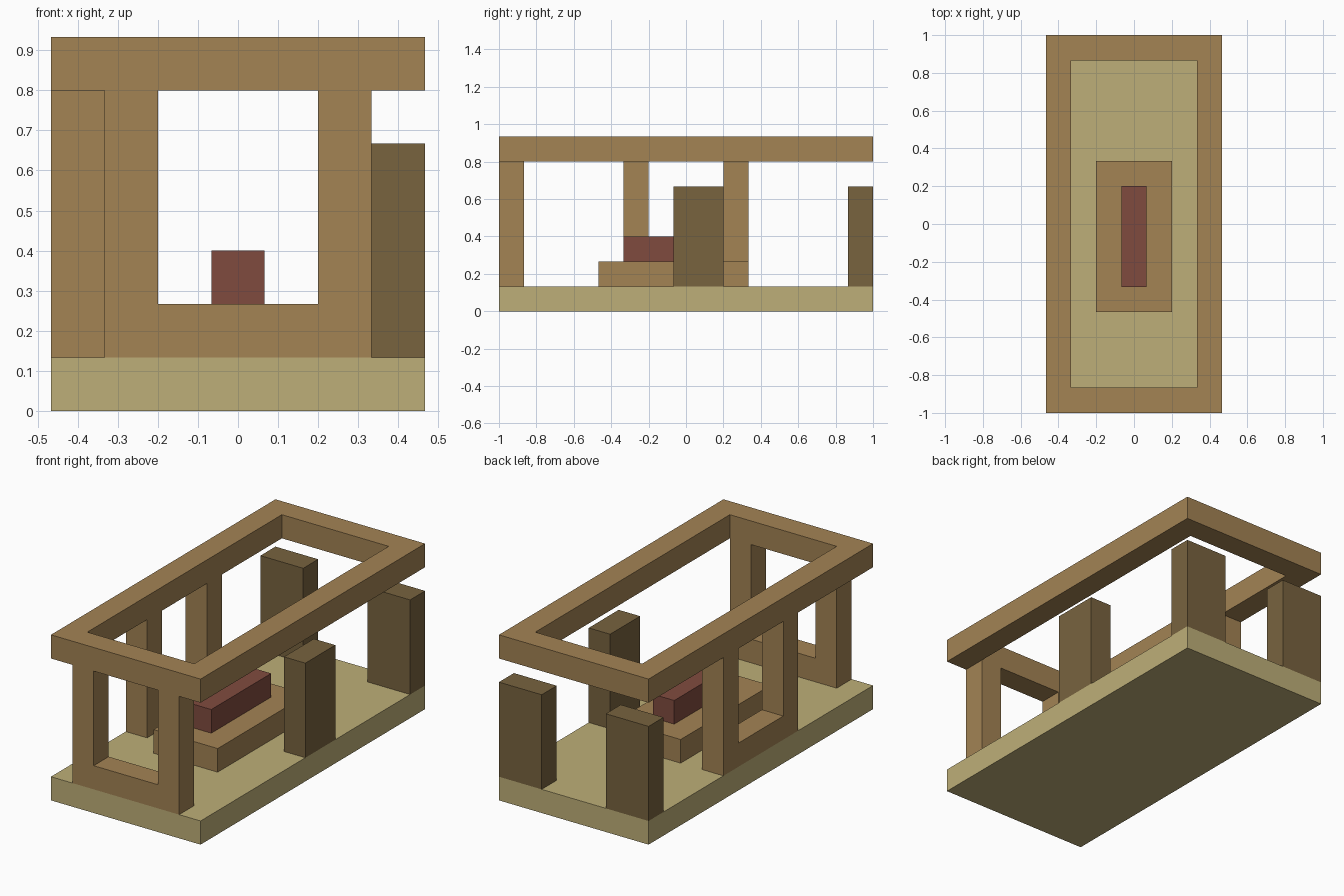
import bpy
import bmesh
from mathutils import Vector, Matrix

U = 1 / 15  # building module: every size is a whole number of these

cube = bpy.data.objects.get("Cube")
if cube:
    bpy.data.objects.remove(cube, do_unlink=True)


def material(name, rgb):
    linear = [((c / 255 + 0.055) / 1.055) ** 2.4 for c in rgb] + [1]
    mat = bpy.data.materials.new(name)
    mat.use_nodes = True
    mat.diffuse_color = linear
    bsdf = mat.node_tree.nodes["Principled BSDF"]
    bsdf.inputs["Base Color"].default_value = linear
    bsdf.inputs["Roughness"].default_value = 0.9
    return mat


sand = material("sand", (190, 175, 120))
wood = material("wood", (163, 131, 84))
dark_wood = material("dark wood", (120, 99, 63))
red = material("dull red", (128, 75, 63))


def finish(bm, name, mat):
    bmesh.ops.scale(bm, vec=(U, U, U), verts=bm.verts)
    bmesh.ops.recalc_face_normals(bm, faces=bm.faces)
    mesh = bpy.data.meshes.new(name)
    bm.to_mesh(mesh)
    bm.free()
    mesh.materials.append(mat)
    obj = bpy.data.objects.new(name, mesh)
    bpy.context.collection.objects.link(obj)


def box(name, x, y, z, mat):
    """Block between the given limits, in modules."""
    size = Vector((x[1] - x[0], y[1] - y[0], z[1] - z[0]))
    centre = Vector((sum(x), sum(y), sum(z))) / 2
    bm = bmesh.new()
    bmesh.ops.create_cube(bm, size=1)
    bmesh.ops.scale(bm, vec=size, verts=bm.verts)
    bmesh.ops.translate(bm, vec=centre, verts=bm.verts)
    finish(bm, name, mat)


def extrude(bm, vec):
    result = bmesh.ops.extrude_face_region(bm, geom=bm.faces[:])
    verts = [g for g in result["geom"] if isinstance(g, bmesh.types.BMVert)]
    bmesh.ops.translate(bm, vec=vec, verts=verts)


def window_frame(name, turn, offset):
    """Two posts joined by a sill, open at the top."""
    half = [(5, 2), (5, 12), (3, 12), (3, 4)]
    outline = half + [(-x, z) for x, z in reversed(half)]
    bm = bmesh.new()
    bm.faces.new([bm.verts.new((x, -1, z)) for x, z in outline])
    extrude(bm, (0, 2, 0))
    place = Matrix.Translation(offset) @ Matrix.Rotation(turn, 4, "Z")
    bmesh.ops.transform(bm, matrix=place, verts=bm.verts)
    finish(bm, name, wood)


def rim(name, half_x, half_y, width, bottom, height):
    """Open rectangular ring with mitred corners."""
    signs = [(-1, -1), (1, -1), (1, 1), (-1, 1)]
    bm = bmesh.new()
    outer, inner = [
        [bm.verts.new((sx * (half_x - d), sy * (half_y - d), bottom)) for sx, sy in signs]
        for d in (0, width)
    ]
    for i in range(4):
        j = (i + 1) % 4
        bm.faces.new((outer[i], outer[j], inner[j], inner[i]))
    extrude(bm, (0, 0, height))
    finish(bm, name, wood)


# Floor slab and roof rim
box("floor", (-7, 7), (-15, 15), (0, 2), sand)
rim("roof_rim", 7, 15, 2, 12, 2)

# Window frames at the front and on the right side
window_frame("front_window_frame", 0, (0, -14, 0))
window_frame("right_window_frame", 1.5707963, (-6, 0, 0))

# Dark pillars: two back corners and one on the left side
for side, x in (("left", (3, 7)), ("right", (-7, -3))):
    box("back_" + side + "_pillar", x, (13, 15), (2, 10), dark_wood)
box("left_side_pillar", (5, 7), (-1, 3), (2, 10), dark_wood)

# Central plinth with the red block on it
box("plinth", (-3, 3), (-7, 5), (2, 4), wood)
box("red_block", (-1, 1), (-5, 3), (4, 6), red)
